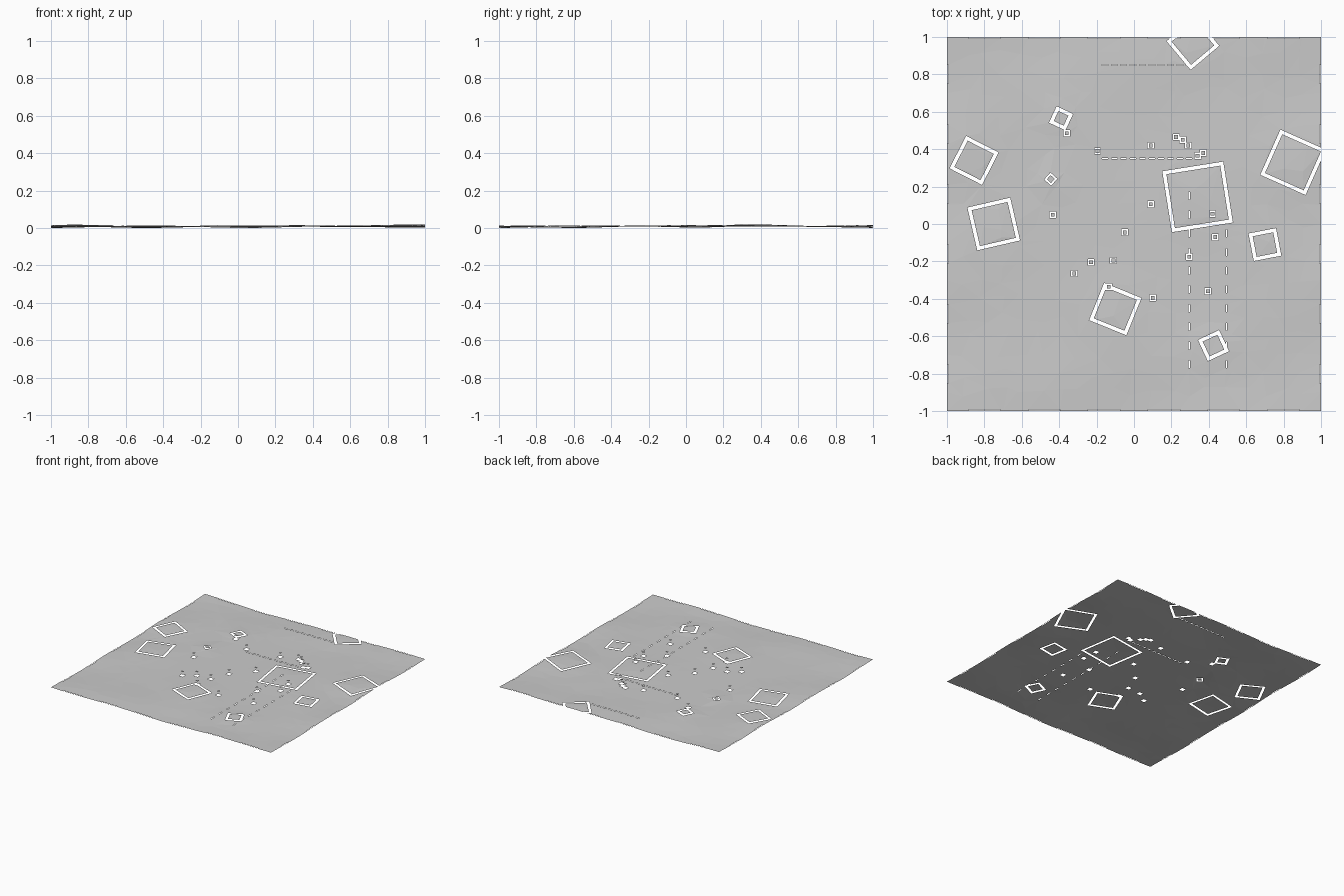
import bpy, math, random
from mathutils import Vector
from mathutils.geometry import delaunay_2d_cdt

if "Cube" in bpy.data.objects:
    bpy.data.objects.remove(bpy.data.objects["Cube"])

random.seed(4)
GAP = 0.019

# pads: centre x, y, outer side, rotation in degrees
pads = [(0.34, 0.145, 0.33, 9), (-0.10, -0.455, 0.215, -22), (-0.75, 0.0, 0.235, 13),
        (-0.855, 0.34, 0.195, -27), (-0.39, 0.565, 0.097, -25), (-0.445, 0.24, 0.05, -42),
        (0.315, 0.965, 0.20, 40), (0.85, 0.33, 0.265, -24), (0.70, -0.11, 0.15, 11),
        (0.425, -0.65, 0.125, 25)]
# small openings, each with a little plate floating above
spots = [(-0.36, 0.485), (-0.195, 0.39), (0.09, 0.42), (0.225, 0.465), (0.26, 0.45),
         (0.29, 0.42), (0.34, 0.365), (0.37, 0.38), (0.09, 0.105), (0.42, 0.055),
         (-0.435, 0.05), (-0.05, -0.045), (-0.11, -0.195), (-0.23, -0.205), (-0.32, -0.265),
         (-0.135, -0.335), (0.10, -0.395), (0.395, -0.36), (0.435, -0.07), (0.295, -0.175)]


def height(x, y):
    """Nearly flat middle, gentle waves outside, slight rise around the pads."""
    r = max(abs(x), abs(y))
    m = min(1, max(0, (r - 0.55) / 0.4))
    z = 0.010 + m * (0.004 * math.sin(7 * x + 2 * y) + 0.004 * math.sin(9 * y - 3 * x + 1))
    for px, py, s, a in pads:
        d = math.hypot(x - px, y - py) / (0.55 * s + 0.03)
        z += 0.007 * math.exp(-d * d)
    return max(0.0, z)


def square(cx, cy, w, h, deg=0):
    c, s = math.cos(math.radians(deg)), math.sin(math.radians(deg))
    return [(cx + c * u * w / 2 - s * v * h / 2, cy + s * u * w / 2 + c * v * h / 2)
            for u, v in ((-1, -1), (1, -1), (1, 1), (-1, 1))]


def inside(x, y, poly):
    return all((b[0] - a[0]) * (y - a[1]) - (b[1] - a[1]) * (x - a[0]) > 0
               for a, b in zip(poly, poly[1:] + poly[:1]))


# cut-outs: pad frames as (outer, inner), plain openings as (outer, None)
holes = []
for x, y, s, a in pads:
    g = min(GAP, s * 0.2)
    holes.append((square(x, y, s, s, a), square(x, y, s - 2 * g, s - 2 * g, a)))
holes += [(square(x, y, 0.034, 0.034), None) for x, y in spots]
# dashed lane lines
holes += [(square(-0.155 + 0.05 * i, y, 0.032, 0.007), None)
          for y, n in ((0.85, 10), (0.35, 11)) for i in range(n)]
holes += [(square(x, 0.15 - 0.1 * i, 0.007, 0.04), None)
          for x, k in ((0.295, 0), (0.495, 2)) for i in range(k, 10)]
# dashed slits along the border
for i in range(6):
    t = -0.8 + 0.32 * i
    for e in (-0.994, 0.994):
        holes.append((square(t, e, 0.17, 0.005), None))
        holes.append((square(e, t, 0.005, 0.1), None))

# ground triangulation input
pts, edges = [], []


def add_loop(poly):
    n = len(pts)
    pts.extend(Vector(p) for p in poly)
    edges.extend((n + i, n + (i + 1) % len(poly)) for i in range(len(poly)))


border = [-1 + 0.1 * i for i in range(20)]
add_loop([(t, -1) for t in border] + [(1, t) for t in border]
         + [(-t, 1) for t in border] + [(-1, -t) for t in border])
for outer, inner in holes:
    add_loop(outer)
    if inner:
        add_loop(inner)
for i in range(1, 20):
    for j in range(1, 20):
        pts.append(Vector((-1 + 0.1 * i + random.uniform(-.03, .03),
                           -1 + 0.1 * j + random.uniform(-.03, .03))))

verts, _, tris, *_ = delaunay_2d_cdt(pts, edges, [], 0, 1e-5)


def keep(f):
    x = sum(verts[i].x for i in f) / 3
    y = sum(verts[i].y for i in f) / 3
    if max(abs(x), abs(y)) > 1:
        return False
    return not any(inside(x, y, o) and not (n and inside(x, y, n)) for o, n in holes)


faces = [tuple(f) for f in tris if keep(f)]
used = sorted({i for f in faces for i in f})
remap = {v: k for k, v in enumerate(used)}


def make(name, vs, fs):
    me = bpy.data.meshes.new(name)
    me.from_pydata(vs, [], fs)
    me.update()
    ob = bpy.data.objects.new(name, me)
    bpy.context.collection.objects.link(ob)
    return ob


# ground sheet, lowest point on z = 0
zs = [height(verts[i].x, verts[i].y) for i in used]
low = min(zs)
make("ground_sheet", [(verts[i].x, verts[i].y, z - low) for i, z in zip(used, zs)],
     [tuple(remap[i] for i in f) for f in faces])

# floating marker plates
pv, pf = [], []
for x, y in spots:
    n = len(pv)
    pv += [(a, b, 0.042) for a, b in square(x, y, 0.02, 0.02)]
    pf.append((n, n + 1, n + 2, n + 3))
make("marker_plates", pv, pf)
